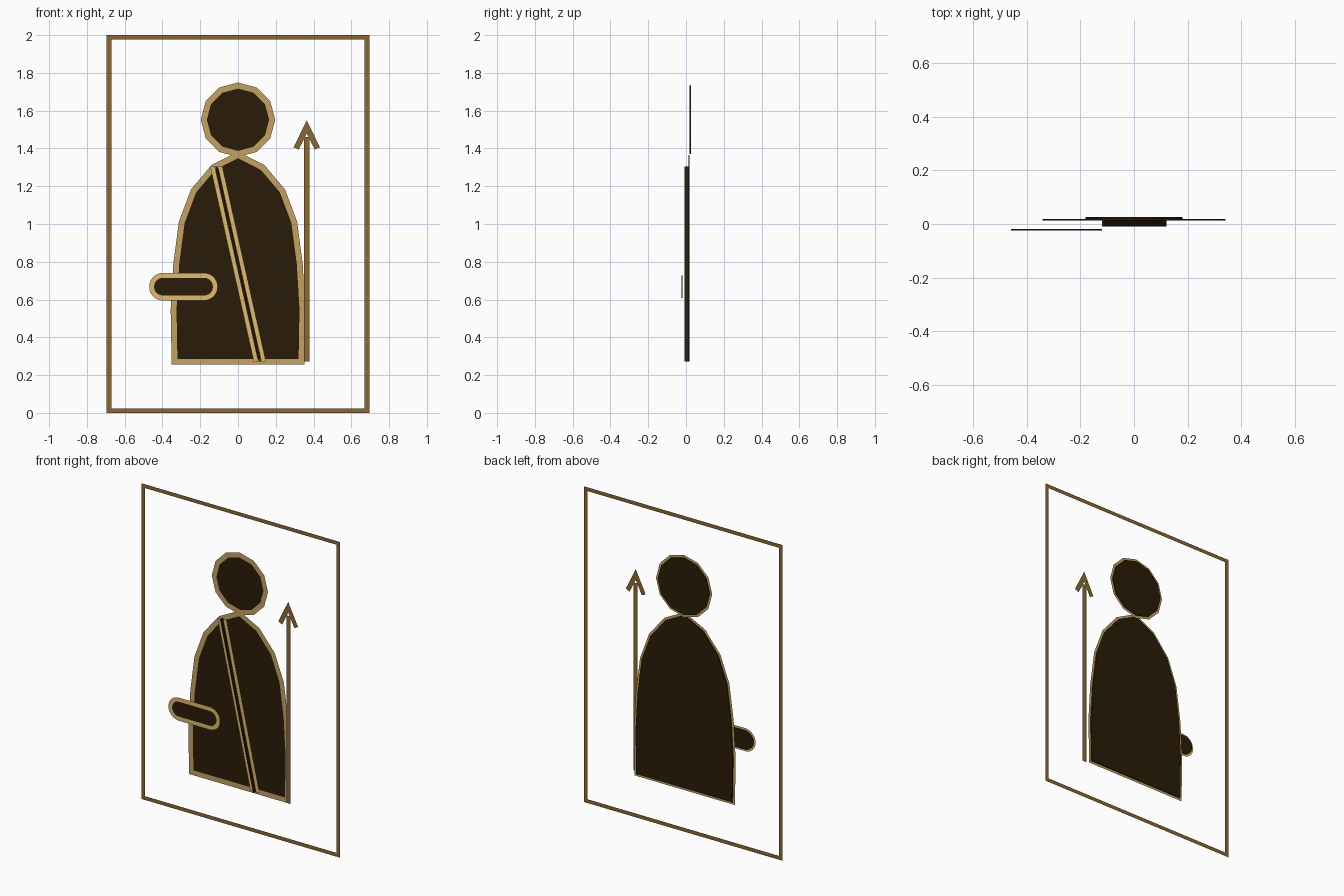
import bpy, bmesh
from math import sin, cos, pi
from mathutils import Vector

cube = bpy.data.objects.get("Cube")
if cube:
    bpy.data.objects.remove(cube, do_unlink=True)


def material(name, hex_colour):
    # sRGB hex to linear material colour
    srgb = [int(hex_colour[i:i + 2], 16) / 255 for i in (0, 2, 4)]
    col = [c / 12.92 if c < 0.04 else ((c + 0.055) / 1.055) ** 2.4 for c in srgb] + [1]
    m = bpy.data.materials.new(name)
    m.use_nodes = True
    m.diffuse_color = col
    m.node_tree.nodes["Principled BSDF"].inputs["Base Color"].default_value = col
    return m


dark = material("dark brown", "2a1c07")
tan = material("tan outline", "c4a265")
gold = material("pale gold", "e0bc6e")
bronze = material("bronze", "8a6734")


def finish(name, bm, mat):
    mesh = bpy.data.meshes.new(name)
    bm.to_mesh(mesh)
    bm.free()
    mesh.materials.append(mat)
    obj = bpy.data.objects.new(name, mesh)
    bpy.context.collection.objects.link(obj)
    return obj


def panel(name, path, y, mat, depth=0.006):
    """Filled outline, a thin slab centred on depth y."""
    bm = bmesh.new()
    face = bm.faces.new([bm.verts.new((x, y - depth / 2, z)) for x, z in path])
    new = bmesh.ops.extrude_face_region(bm, geom=[face])["geom"]
    bmesh.ops.translate(bm, vec=(0, depth, 0),
                        verts=[v for v in new if isinstance(v, bmesh.types.BMVert)])
    bmesh.ops.recalc_face_normals(bm, faces=bm.faces)
    return finish(name, bm, mat)


def ribbon(name, path, y, width, mat, closed=True):
    """Flat mitred band that follows a path."""
    pts = [Vector(p) for p in path]
    n = len(pts)
    bm = bmesh.new()
    pairs = []
    for i, p in enumerate(pts):
        before = pts[i - 1] if closed or i > 0 else None
        after = pts[(i + 1) % n] if closed or i < n - 1 else None
        d1 = (p - before).normalized() if before else (after - p).normalized()
        d2 = (after - p).normalized() if after else d1
        n1, n2 = Vector((-d1.y, d1.x)), Vector((-d2.y, d2.x))
        side = (n1 + n2).normalized()
        side *= width / 2 / side.dot(n1)
        pairs.append([bm.verts.new((q.x, y, q.y)) for q in (p + side, p - side)])
    for i in range(n if closed else n - 1):
        (a, b), (c, d) = pairs[i], pairs[(i + 1) % n]
        bm.faces.new((a, b, d, c))
    bm.normal_update()
    for f in bm.faces:
        if f.normal.y > 0:
            f.normal_flip()
    return finish(name, bm, mat)


def arc(cx, cz, r, start, end, steps):
    return [(cx + r * cos(start + (end - start) * i / steps),
             cz + r * sin(start + (end - start) * i / steps)) for i in range(steps + 1)]


# Border frame, at the very back
ribbon("frame", [(-0.683, 0.012), (0.683, 0.012), (0.683, 1.988), (-0.683, 1.988)],
       0.026, 0.024, bronze)

# Head
head = arc(0, 1.552, 0.181, pi / 2, pi * 2.5, 12)[:-1]
panel("head", head, 0.0225, dark)
ribbon("head_outline", head, 0.019, 0.031, tan)

# Cloaked body, mirrored from one half
half = [(0.131, 1.299), (0.236, 1.174), (0.298, 1.008), (0.327, 0.787),
        (0.341, 0.547), (0.336, 0.271)]
body = [(0, 1.366)] + half + [(-x, z) for x, z in reversed(half)]
panel("body", body, 0.0155, dark)
ribbon("body_outline", body, 0.012, 0.031, tan)

# Sash: a standing dark fin between two gold stripes
top, bottom = Vector((-0.115, 1.305)), Vector((0.116, 0.271))
fin = Vector((0.005, 0))
panel("sash_fin", [top - fin, top + fin, bottom + fin, bottom - fin], 0.003, dark, 0.024)
for side, label in ((-1, "right"), (1, "left")):
    shift = Vector((side * 0.02, 0))
    ribbon("sash_stripe_" + label, [top + shift, bottom + shift], 0.004, 0.024, gold, False)

# Forearm
arm = arc(-0.18, 0.668, 0.06, -pi / 2, pi / 2, 16) + arc(-0.397, 0.668, 0.06, pi / 2, pi * 1.5, 16)
panel("forearm", arm, -0.021, dark)
ribbon("forearm_outline", arm, -0.0255, 0.026, gold)

# Spear, in front of the body
ribbon("spear_shaft", [(0.364, 0.271), (0.364, 1.46)], -0.016, 0.029, bronze, False)
ribbon("spear_tip", [(0.308, 1.4), (0.364, 1.514), (0.42, 1.4)], -0.017, 0.03, bronze, False)
